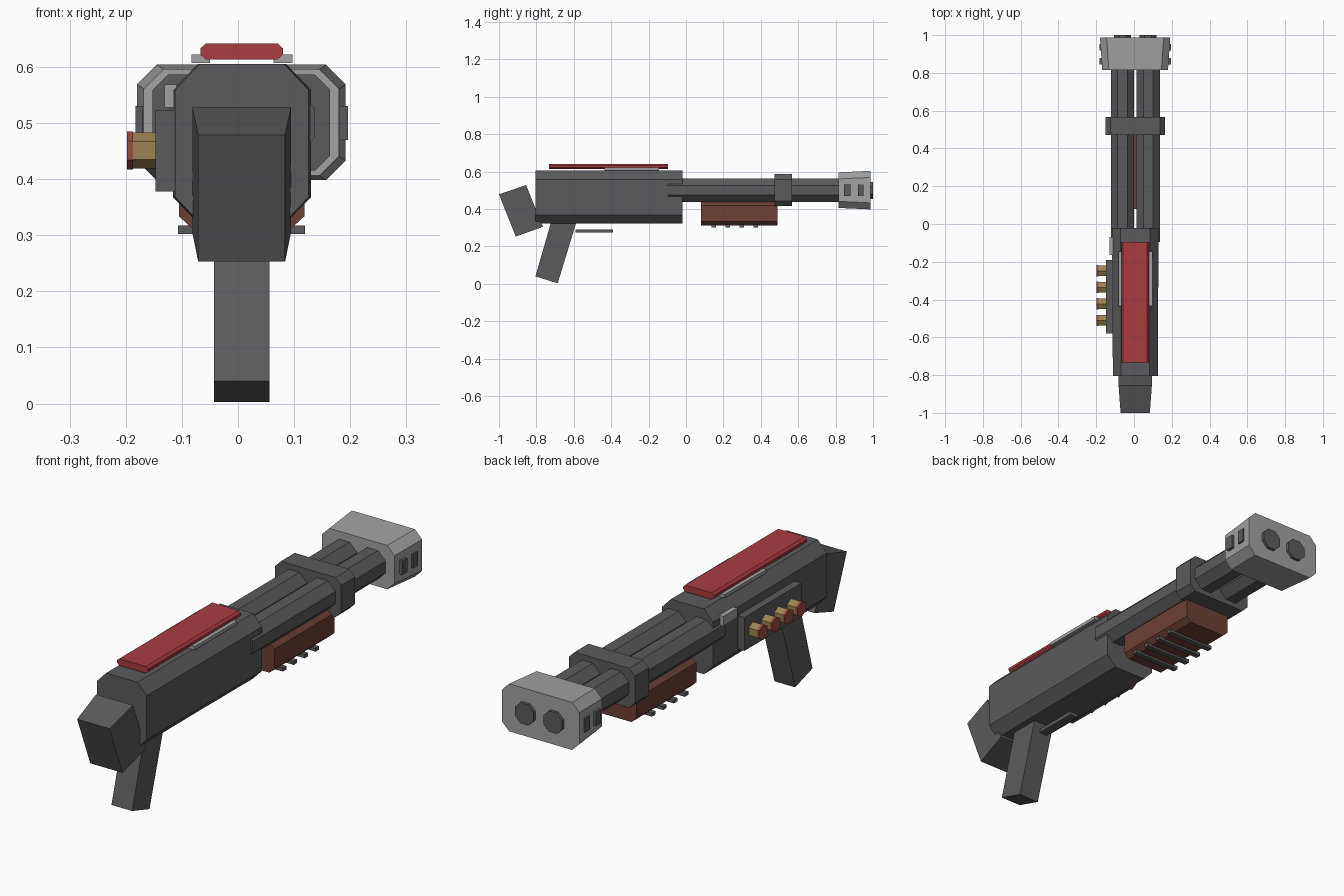
import bpy, bmesh, math

if "Cube" in bpy.data.objects:
    bpy.data.objects.remove(bpy.data.objects["Cube"])

def mat(name, r, g, b):
    m = bpy.data.materials.new(name)
    m.diffuse_color = (r, g, b, 1)
    m.use_nodes = True
    m.node_tree.nodes["Principled BSDF"].inputs["Base Color"].default_value = m.diffuse_color
    return m

GREY = mat("dark grey", 0.105, 0.105, 0.11)
LIGHT = mat("light grey", 0.36, 0.36, 0.37)
RED = mat("red", 0.40, 0.045, 0.055)
BROWN = mat("brown", 0.155, 0.050, 0.037)
BRASS = mat("brass", 0.33, 0.23, 0.085)
BRICK = mat("shell red", 0.34, 0.075, 0.055)
CX = 0.0065  # centre line of the body

def loft(name, a, b, m):
    """Closed solid between two matching rings of 3D points."""
    bm = bmesh.new()
    va, vb = [bm.verts.new(p) for p in a], [bm.verts.new(p) for p in b]
    bm.faces.new(va)
    bm.faces.new(vb[::-1])
    n = len(va)
    for i in range(n):
        j = (i + 1) % n
        bm.faces.new((va[i], vb[i], vb[j], va[j]))
    bmesh.ops.recalc_face_normals(bm, faces=bm.faces)
    me = bpy.data.meshes.new(name)
    bm.to_mesh(me)
    bm.free()
    me.materials.append(m)
    o = bpy.data.objects.new(name, me)
    bpy.context.collection.objects.link(o)
    return o

def box(name, x0, x1, y0, y1, z0, z1, m):
    ring = [(x0, z0), (x1, z0), (x1, z1), (x0, z1)]
    return loft(name, [(x, y0, z) for x, z in ring], [(x, y1, z) for x, z in ring], m)

def chamfered(y, x0, x1, z0, z1, cx, cz):
    """Rectangle ring at y with cut corners."""
    return [(x, y, z) for x, z in (
        (x0 + cx, z0), (x1 - cx, z0), (x1, z0 + cz), (x1, z1 - cz),
        (x1 - cx, z1), (x0 + cx, z1), (x0, z1 - cz), (x0, z0 + cz))]

def octagon(y, x, z, r):
    return chamfered(y, x - r, x + r, z - r, z + r, r * 0.586, r * 0.586)

# receiver
loft("receiver", chamfered(-0.805, -0.112, 0.126, 0.322, 0.605, 0.044, 0.046),
     chamfered(-0.02, -0.116, 0.130, 0.322, 0.605, 0.044, 0.046), GREY)

# tilted butt, tapering to the rear
def butt_ring(top, bottom, h):
    return [(CX - h, *top), (CX + h, *top), (CX + h, *bottom), (CX - h, *bottom)]
loft("butt", butt_ring((-1.0, 0.479), (-0.91, 0.253), 0.0775),
     butt_ring((-0.855, 0.528), (-0.765, 0.305), 0.088), GREY)

# slanted grip
side = [(-0.805, 0.04), (-0.686, 0.003), (-0.58, 0.35), (-0.71, 0.37)]
loft("grip", [(-0.043, y, z) for y, z in side], [(0.056, y, z) for y, z in side], GREY)
box("trigger_guard", CX - 0.02, CX + 0.02, -0.59, -0.39, 0.275, 0.291, GREY)

# twin barrels with narrower bores
for tag, x in (("left", -0.061), ("right", 0.075)):
    loft(f"{tag}_barrel", octagon(-0.095, x, 0.50, 0.062), octagon(0.90, x, 0.50, 0.062), GREY)
    loft(f"{tag}_bore", octagon(0.90, x, 0.50, 0.045), octagon(1.0, x, 0.50, 0.045), GREY)

# barrel clamp and muzzle block with side vents
loft("barrel_clamp", chamfered(0.472, -0.152, 0.164, 0.415, 0.586, 0.027, 0.027),
     chamfered(0.567, -0.152, 0.164, 0.415, 0.586, 0.027, 0.027), GREY)
loft("muzzle_block", chamfered(0.815, -0.168, 0.180, 0.406, 0.596, 0.035, 0.035),
     chamfered(0.987, -0.180, 0.192, 0.398, 0.604, 0.035, 0.035), LIGHT)
for i, y in enumerate((0.862, 0.936)):
    box(f"left_vent_{i}", -0.183, -0.16, y - 0.017, y + 0.017, 0.47, 0.53, GREY)
    box(f"right_vent_{i}", 0.17, 0.196, y - 0.017, y + 0.017, 0.47, 0.53, GREY)

# pump fore-end with ribs below
loft("fore_end", chamfered(0.08, CX - 0.112, CX + 0.112, 0.312, 0.442, 0.024, 0.022),
     chamfered(0.49, CX - 0.112, CX + 0.112, 0.312, 0.442, 0.024, 0.022), BROWN)
for i in range(4):
    y = 0.148 + 0.075 * i
    box(f"fore_end_rib_{i}", CX - 0.113, CX + 0.113, y - 0.012, y + 0.012, 0.302, 0.317, GREY)

# red top cover on two rails
loft("top_cover", chamfered(-0.732, -0.067, 0.080, 0.613, 0.642, 0.010, 0.009),
     chamfered(-0.095, -0.067, 0.080, 0.613, 0.642, 0.010, 0.009), RED)
box("left_rail", -0.083, -0.05, -0.435, -0.145, 0.607, 0.622, LIGHT)
box("right_rail", 0.063, 0.097, -0.435, -0.145, 0.607, 0.622, LIGHT)

# shell carrier, shells and latch on the left side
box("shell_carrier", -0.147, -0.105, -0.58, -0.19, 0.378, 0.523, GREY)
def hexagon(x, y, z, r):
    return [(x, y + r * math.sin(k * math.pi / 3), z + r * math.cos(k * math.pi / 3)) for k in range(6)]
for i in range(4):
    y = -0.51 + 0.0875 * i
    loft(f"shell_{i}", hexagon(-0.14, y, 0.451, 0.032), hexagon(-0.187, y, 0.451, 0.032), BRASS)
    loft(f"shell_cap_{i}", hexagon(-0.187, y, 0.451, 0.034), hexagon(-0.198, y, 0.451, 0.034), BRICK)
box("latch", -0.131, -0.11, -0.165, -0.068, 0.528, 0.569, LIGHT)
